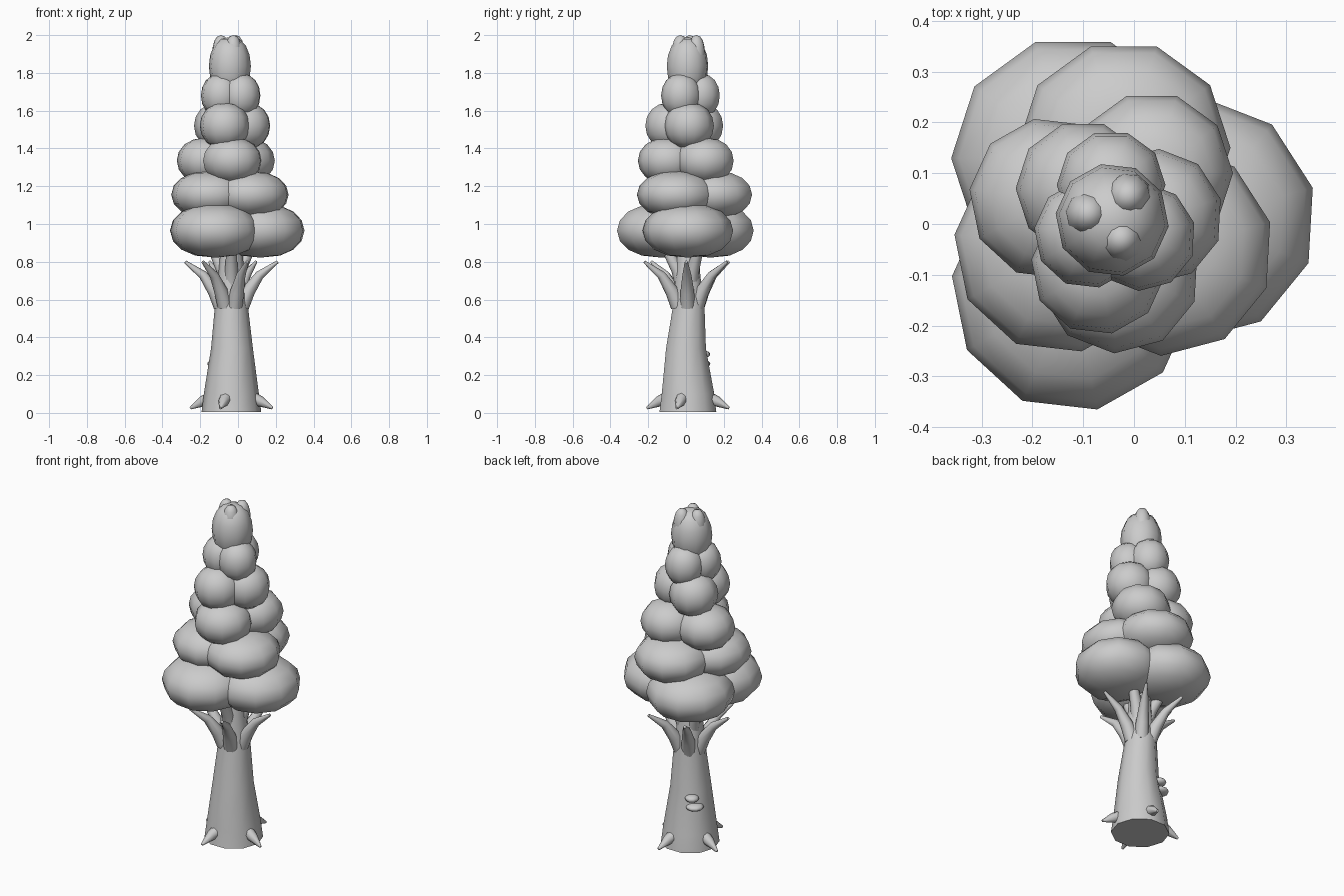
import bpy, bmesh, math
from mathutils import Vector

if "Cube" in bpy.data.objects:
    bpy.data.objects.remove(bpy.data.objects["Cube"])

CX, CY = -0.035, 0.01   # trunk axis


def finish(bm, name, angle=60):
    bmesh.ops.recalc_face_normals(bm, faces=bm.faces)
    me = bpy.data.meshes.new(name)
    bm.to_mesh(me)
    bm.free()
    ob = bpy.data.objects.new(name, me)
    bpy.context.collection.objects.link(ob)
    bpy.ops.object.select_all(action='DESELECT')
    ob.select_set(True)
    bpy.context.view_layer.objects.active = ob
    bpy.ops.object.shade_smooth_by_angle(angle=math.radians(angle))
    return ob


def tube(name, path, radii, sides=8):
    """Tapered tube through the path points, with capped ends."""
    bm = bmesh.new()
    pts = [Vector(p) for p in path]
    rings = []
    for i, (p, r) in enumerate(zip(pts, radii)):
        d = (pts[min(i + 1, len(pts) - 1)] - pts[max(i - 1, 0)]).normalized()
        ref = Vector((0, 1, 0)) if abs(d.y) < 0.8 else Vector((1, 0, 0))
        u = d.cross(ref).normalized()
        v = d.cross(u)
        rings.append([bm.verts.new(p + r * (u * math.cos(a) + v * math.sin(a)))
                      for a in (2 * math.pi * k / sides for k in range(sides))])
    for a, b in zip(rings, rings[1:]):
        for k in range(sides):
            bm.faces.new((a[k], a[(k + 1) % sides], b[(k + 1) % sides], b[k]))
    bm.faces.new(rings[0])
    bm.faces.new(rings[-1])
    return finish(bm, name)


def blob(name, loc, r, rz, power=0.85, seg=10, rings=8, turn=0.2):
    """Rounded leaf clump: a low-poly sphere, slightly boxed in height."""
    bm = bmesh.new()
    bmesh.ops.create_uvsphere(bm, u_segments=seg, v_segments=rings, radius=1)
    for v in bm.verts:
        x, y, z = v.co
        h = math.hypot(x, y)
        k = h ** (power - 1) if h > 1e-4 else 0
        c, s = math.cos(turn), math.sin(turn)
        v.co = (loc[0] + r * k * (x * c - y * s),
                loc[1] + r * k * (x * s + y * c), loc[2] + rz * z)
    return finish(bm, name, 180)


def radial(angle, r, z):
    a = math.radians(angle)
    return (CX + r * math.cos(a), CY + r * math.sin(a), z)


# Trunk
tube("trunk", [(CX, CY, 0.005), (CX, CY, 0.1), (-0.032, 0.0, 0.34),
               (CX, 0.015, 0.57), (CX, 0.01, 0.72), (CX, 0.01, 0.95)],
     [0.158, 0.146, 0.111, 0.087, 0.07, 0.05], 10)

# Root spikes
for i, a in enumerate((-15, 75, 165, 255)):
    tube(f"root_{i + 1}", [radial(a, 0.10, 0.085), radial(a, 0.16, 0.06), radial(a, 0.225, 0.025)],
         [0.036, 0.028, 0.007])

# Upswept branches below the crown
for i, a in enumerate((-2, 58, 118, 182, 232, 290)):
    tube(f"branch_{i + 1}", [radial(a, 0.055, 0.565), radial(a, 0.09, 0.645),
                             radial(a, 0.15, 0.73), radial(a, 0.245, 0.80)],
         [0.04, 0.036, 0.024, 0.008])

# Short inner branches reaching into the crown
for i, a in enumerate((30, 150, 270)):
    tube(f"inner_branch_{i + 1}", [radial(a, 0.03, 0.68), radial(a, 0.055, 0.76), radial(a, 0.12, 0.88)],
         [0.04, 0.034, 0.025])

# Shelf fungi on the back left of the trunk
for i, (a, z, r) in enumerate(((138, 0.26, 0.05), (130, 0.31, 0.038))):
    blob(f"shelf_fungus_{i + 1}", radial(a, 0.105, z), r, 0.02)

# Crown tiers: height, clump radius, half height, clump centres
tiers = [
    (0.965, 0.24, 0.143, [(-0.12, -0.13), (0.12, 0.01), (-0.12, 0.13)]),
    (1.155, 0.21, 0.125, [(-0.145, -0.045), (0.065, -0.05), (-0.02, 0.15)]),
    (1.335, 0.16, 0.122, [(-0.165, 0.05), (-0.03, -0.095), (0.035, 0.10)]),
    (1.52, 0.133, 0.122, [(-0.07, -0.085), (0.042, 0.015), (-0.10, 0.07)]),
    (1.68, 0.107, 0.115, [(-0.09, -0.02), (0.015, -0.025), (-0.045, 0.077)]),
]
for t, (z, r, rz, centres) in enumerate(tiers):
    for i, (x, y) in enumerate(centres):
        blob(f"leaf_tier_{t + 1}_clump_{i + 1}", (x, y, z), r, rz, turn=0.2 + i)

# Crown tip with three small bulges
blob("crown_tip", (-0.043, 0.008, 1.835), 0.112, 0.155, 0.8)
for i, (x, y) in enumerate([(-0.09, 0.02), (-0.012, 0.055), (-0.025, -0.03)]):
    blob(f"tip_bulge_{i + 1}", (x, y, 1.90), 0.047, 0.10)
